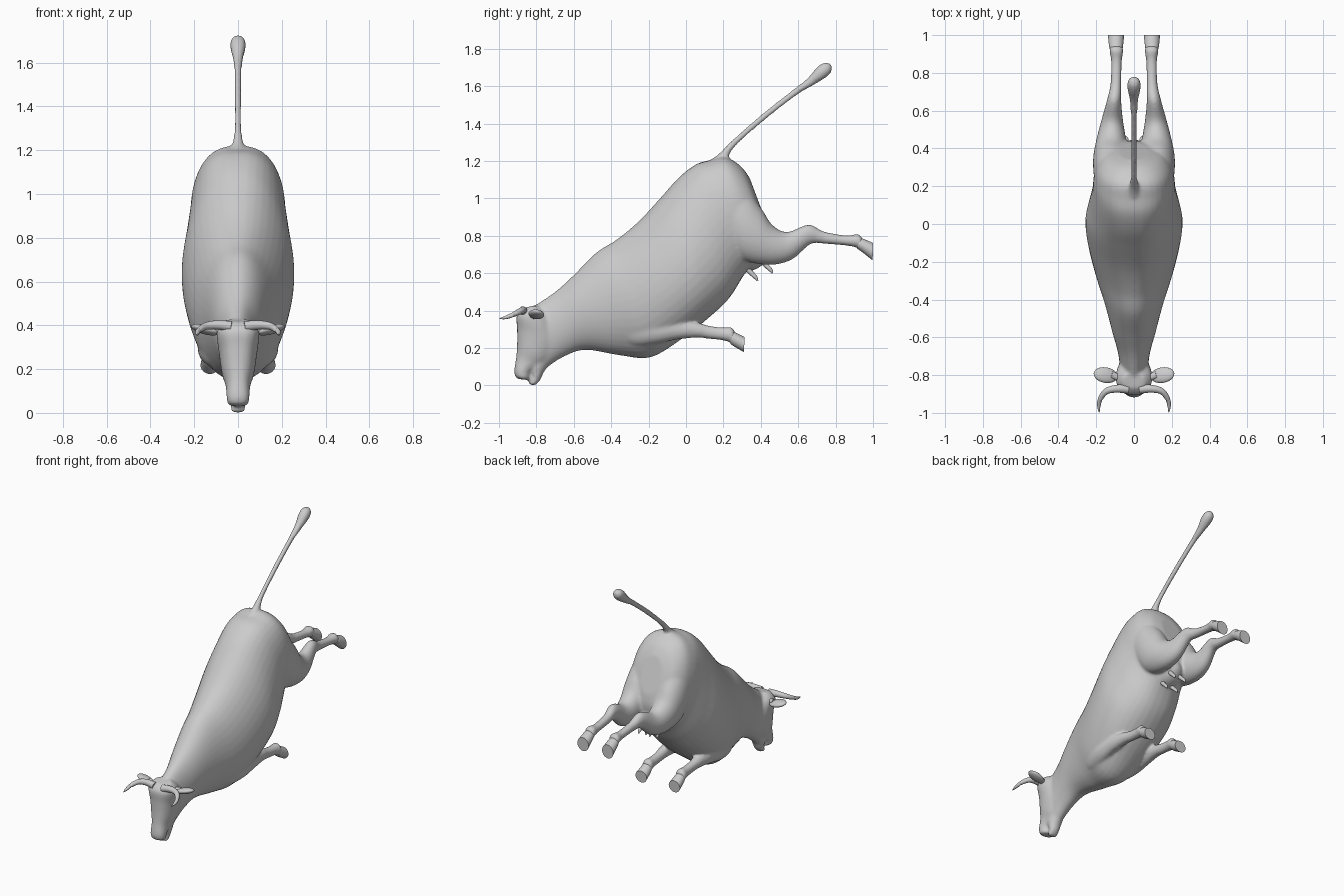
import bpy, bmesh, math
from mathutils import Vector


def spline(rows, steps):
    """Catmull-Rom interpolation of equal-length rows of numbers."""
    rows = [Vector(r) for r in rows]
    out = []
    for i in range(len(rows) - 1):
        p0, p1 = rows[max(i - 1, 0)], rows[i]
        p2, p3 = rows[i + 1], rows[min(i + 2, len(rows) - 1)]
        for k in range(steps):
            t = k / steps
            out.append(0.5 * (2 * p1 + (p2 - p0) * t + (2 * p0 - 5 * p1 + 4 * p2 - p3) * t * t
                              + (3 * p1 - p0 - 3 * p2 + p3) * t ** 3))
    return out + [rows[-1]]


def skin(name, rings):
    """Skin a list of closed vertex rings, with capped ends."""
    bm = bmesh.new()
    vr = [[bm.verts.new(p) for p in r] for r in rings]
    n = len(vr[0])
    for a, b in zip(vr, vr[1:]):
        for i in range(n):
            bm.faces.new((a[i], a[(i + 1) % n], b[(i + 1) % n], b[i]))
    bm.faces.new(vr[0])
    bm.faces.new(vr[-1])
    bmesh.ops.recalc_face_normals(bm, faces=bm.faces)
    me = bpy.data.meshes.new(name)
    bm.to_mesh(me)
    bm.free()
    ob = bpy.data.objects.new(name, me)
    bpy.context.collection.objects.link(ob)
    return ob


def loft(name, rows, side=1, n=40, steps=5):
    """Rows: top y, top z, bottom y, bottom z, centre x, half width, (pear, squareness)."""
    rows = [tuple(r) + (0, 1) if len(r) == 6 else r for r in rows]
    rings = []
    for ty, tz, by, bz, cx, w, pear, sq in spline(rows, steps):
        ring = []
        for i in range(n):
            a = 2 * math.pi * i / n
            c, s = math.cos(a), math.sin(a)
            x = w * math.copysign(abs(s) ** sq, s) * (1 - pear * c) if abs(s) > 1e-6 else 0
            ring.append((side * (cx + x), (ty + by) / 2 + (ty - by) / 2 * c,
                         (tz + bz) / 2 + (tz - bz) / 2 * c))
        rings.append(ring)
    return skin(name, rings)


def tube(name, rows, side=1, n=14, steps=5):
    """Rows: x, y, z, radius along a path."""
    pts = spline(rows, steps)
    rings = []
    for i, p in enumerate(pts):
        d = (pts[min(i + 1, len(pts) - 1)] - pts[max(i - 1, 0)]).xyz.normalized()
        u = d.cross(Vector((0, 0.3, 1)) if abs(d.x) > 0.3 else Vector((1, 0, 0))).normalized()
        v = d.cross(u)
        ring = []
        for k in range(n):
            a = 2 * math.pi * k / n
            q = p.xyz + max(p.w, 0.001) * (u * math.cos(a) + v * math.sin(a))
            ring.append((side * q.x, q.y, q.z))
        rings.append(ring)
    return skin(name, rings)


def ball(name, loc, scale, rot=(0, 0, 0)):
    bpy.ops.mesh.primitive_uv_sphere_add(segments=24, ring_count=14, location=loc, rotation=rot)
    ob = bpy.context.object
    ob.name = name
    ob.scale = scale
    return ob


flesh, details = [], []

# Torso and neck
flesh.append(loft("body", [
    (-0.82, 0.42, -0.75, 0.09, 0, .07, 0, 1), (-0.70, 0.50, -0.66, 0.15, 0, .085, 0, 1),
    (-0.60, 0.59, -0.54, 0.19, 0, .115, 0, 1), (-0.48, 0.71, -0.36, 0.162, 0, .155, .05, 1),
    (-0.37, 0.78, -0.19, 0.15, 0, .20, .1, 1), (-0.25, 0.88, -0.02, 0.25, 0, .238, .14, .95),
    (-0.13, 1.01, 0.12, 0.36, 0, .255, .14, .9), (-0.04, 1.11, 0.23, 0.465, 0, .238, .08, .85),
    (0.05, 1.18, 0.31, 0.59, 0, .22, 0, .8), (0.13, 1.205, 0.37, 0.66, 0, .213, -.04, .78),
    (0.21, 1.22, 0.42, 0.70, 0, .195, -.04, .78), (0.29, 1.175, 0.44, 0.79, 0, .15, 0, .85),
    (0.34, 1.11, 0.43, 0.87, 0, .08, 0, 1)]))

# Head and lower jaw
flesh.append(loft("head", [
    (-0.87, 0.415, -0.79, 0.43, 0, .06, 0, .8), (-0.905, 0.375, -0.73, 0.37, 0, .096, 0, .75),
    (-0.903, 0.30, -0.69, 0.23, 0, .086, 0, .75), (-0.903, 0.22, -0.73, 0.14, 0, .073, 0, .8),
    (-0.908, 0.15, -0.78, 0.10, 0, .056, 0, .8), (-0.918, 0.08, -0.83, 0.075, 0, .053, 0, .8),
    (-0.912, 0.045, -0.835, 0.035, 0, .047, 0, .9), (-0.89, 0.033, -0.85, 0.03, 0, .025, 0, 1)]))
flesh.append(loft("jaw", [
    (-0.84, 0.17, -0.72, 0.13, 0, .05), (-0.84, 0.10, -0.76, 0.07, 0, .045),
    (-0.828, 0.05, -0.775, 0.035, 0, .036), (-0.84, 0.012, -0.795, 0.01, 0, .032),
    (-0.83, 0.001, -0.805, 0.001, 0, .018)]))

# Tail with tuft
flesh.append(tube("tail", [
    (0, .16, 1.17, .05), (0, .20, 1.225, .027), (0, .26, 1.30, .017), (0, .42, 1.44, .017),
    (0, .58, 1.565, .018), (0, .66, 1.62, .024), (0, .72, 1.67, .036),
    (0, .755, 1.70, .033), (0, .772, 1.718, .012)]))

# Udder
flesh.append(ball("udder", (0, 0.345, 0.685), (0.085, 0.11, 0.07), (math.radians(25), 0, 0)))

for s in (1, -1):
    # Hind leg and hoof
    flesh.append(loft("hind_leg", [
        (0.16, 1.10, 0.14, 0.82, .115, .08), (0.31, 1.05, 0.23, 0.73, .12, .094),
        (0.40, 0.95, 0.32, 0.665, .122, .093), (0.46, 0.86, 0.46, 0.645, .12, .076),
        (0.54, 0.82, 0.57, 0.675, .115, .056), (0.655, 0.86, 0.665, 0.755, .105, .037),
        (0.74, 0.822, 0.74, 0.757, .096, .029), (0.86, 0.802, 0.86, 0.747, .093, .029),
        (0.92, 0.81, 0.91, 0.737, .093, .037), (0.945, 0.785, 0.93, 0.725, .094, .034)], s))
    details.append(loft("hind_hoof", [
        (0.93, 0.79, 0.915, 0.73, .094, .033), (0.95, 0.783, 0.935, 0.718, .095, .037),
        (1.0, 0.762, 0.998, 0.668, .095, .043)], s))
    # Front leg and hoof
    flesh.append(loft("front_leg", [
        (-0.36, 0.56, -0.42, 0.28, .08, .055), (-0.25, 0.45, -0.29, 0.215, .105, .062),
        (-0.17, 0.375, -0.17, 0.22, .127, .056), (-0.05, 0.353, -0.05, 0.245, .135, .044),
        (0.06, 0.336, 0.06, 0.255, .13, .036), (0.13, 0.318, 0.13, 0.248, .128, .03),
        (0.20, 0.31, 0.20, 0.24, .128, .031), (0.242, 0.312, 0.232, 0.23, .128, .037),
        (0.262, 0.287, 0.25, 0.213, .128, .034)], s))
    details.append(loft("front_hoof", [
        (0.25, 0.293, 0.235, 0.228, .128, .033), (0.265, 0.283, 0.25, 0.213, .128, .037),
        (0.313, 0.258, 0.31, 0.178, .128, .043)], s))
    # Horn
    details.append(tube("horn", [
        (.03, -.875, .395, .024), (.09, -.872, .402, .021), (.145, -.885, .397, .017),
        (.178, -.925, .378, .013), (.186, -.965, .363, .009), (.184, -.998, .357, .002)], s))
    # Ear: stalk and flat leaf
    details.append(tube("ear_stalk", [
        (.06, -.815, .37, .024), (.09, -.81, .373, .019), (.12, -.80, .377, .02)], s))
    details.append(ball("ear", (s * .15, -.80, .38), (.066, .042, .02),
                        (math.radians(-12), math.radians(-14 * s), math.radians(8 * s))))
    # Teats
    for y, z in ((.325, .63), (.405, .67)):
        details.append(tube("teat", [
            (.035, y - .02, z + .02, .018), (.038, y + .02, z - .025, .013),
            (.041, y + .045, z - .05, .011), (.043, y + .058, z - .07, .004)], s))

# Merge the fleshy parts into one continuous skin
bpy.ops.object.select_all(action='DESELECT')
for ob in flesh:
    ob.select_set(True)
bpy.context.view_layer.objects.active = flesh[0]
bpy.ops.object.join()
body = flesh[0]
remesh = body.modifiers.new("skin", 'REMESH')
remesh.mode = 'VOXEL'
remesh.voxel_size = 0.009
remesh.use_smooth_shade = True
soft = body.modifiers.new("soften", 'SMOOTH')
soft.factor = 0.5
soft.iterations = 8

# Smooth shading with crisp hoof rims
bpy.ops.object.select_all(action='DESELECT')
for ob in details:
    ob.select_set(True)
bpy.context.view_layer.objects.active = details[0]
bpy.ops.object.shade_smooth_by_angle(angle=math.radians(50))
